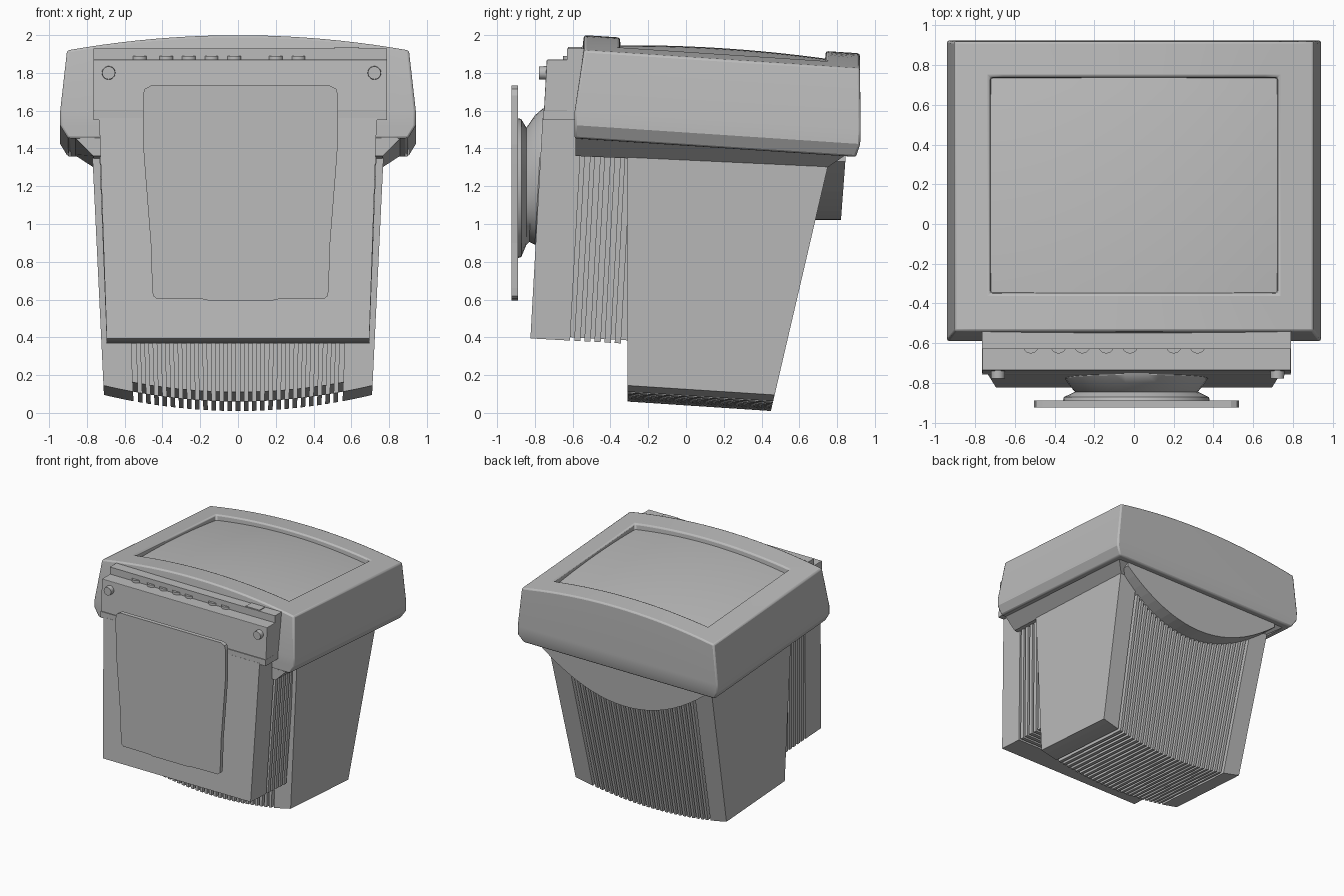
import bpy, bmesh, math

if "Cube" in bpy.data.objects:
    bpy.data.objects.remove(bpy.data.objects["Cube"])

grey = bpy.data.materials.new("warm_grey_plastic")
grey.diffuse_color = (0.5, 0.5, 0.5, 1)
grey.use_nodes = True
grey.node_tree.nodes["Principled BSDF"].inputs["Base Color"].default_value = grey.diffuse_color
TILT = 0.066


def finish(name, bm, smooth=False, bevel=0):
    bmesh.ops.recalc_face_normals(bm, faces=bm.faces)
    me = bpy.data.meshes.new(name)
    bm.to_mesh(me)
    bm.free()
    ob = bpy.data.objects.new(name, me)
    bpy.context.collection.objects.link(ob)
    me.materials.append(grey)
    if bevel:
        m = ob.modifiers.new("Bevel", "BEVEL")
        m.width, m.segments, m.limit_method = bevel, 2, "ANGLE"
        m.angle_limit = math.radians(40)
    if smooth:
        bpy.ops.object.select_all(action="DESELECT")
        ob.select_set(True)
        bpy.context.view_layer.objects.active = ob
        bpy.ops.object.shade_smooth_by_angle(angle=math.radians(30))
    return ob


def add_loft(bm, rings, caps=True):
    """Skin a list of closed rings with equal point counts."""
    vs = [[bm.verts.new(p) for p in r] for r in rings]
    n = len(rings[0])
    for a, b in zip(vs, vs[1:]):
        for i in range(n):
            j = (i + 1) % n
            bm.faces.new((a[i], a[j], b[j], b[i]))
    if caps:
        bm.faces.new(vs[0])
        bm.faces.new(vs[-1])


def loft(name, rings, caps=True, smooth=False, bevel=0):
    bm = bmesh.new()
    add_loft(bm, rings, caps)
    return finish(name, bm, smooth, bevel)


def box(name, x0, x1, y0, y1, z0, z1, bevel=0, lean=0):
    """Box whose front can lean back towards the top."""
    return loft(name, [[(x0, y0 + d, z), (x1, y0 + d, z), (x1, y1, z), (x0, y1, z)]
                       for z, d in ((z0, 0), (z1, lean))], bevel=bevel)


def tilted(x, y, f):
    return (x, y, f - TILT * (y + 0.54))


def crown(x):
    return 1.92 + 0.08 * (1 - (x / 0.905) ** 2)


# Screen bezel: tilted ring with a crowned top and a recessed opening
def bezel_ring(hx, y0, y1, f):
    n = 20
    xs = [hx * (2 * i / n - 1) for i in range(n + 1)]
    pts = [(x, y0) for x in xs] + [(x, y1) for x in reversed(xs)]
    return [tilted(x, y, f(x)) for x, y in pts]


loft("screen_bezel", [
    bezel_ring(0.80, -0.56, 0.82, lambda x: 1.452),
    bezel_ring(0.90, -0.59, 0.90, lambda x: 1.45),
    bezel_ring(0.942, -0.59, 0.922, lambda x: 1.52),
    bezel_ring(0.942, -0.59, 0.925, lambda x: 1.59),
    bezel_ring(0.905, -0.54, 0.92, crown),
    bezel_ring(0.725, -0.35, 0.74, crown),
    bezel_ring(0.715, -0.34, 0.73, lambda x: crown(x) - 0.12),
], caps=False, smooth=True, bevel=0.012)

# Domed glass screen
bm = bmesh.new()
bmesh.ops.create_grid(bm, x_segments=24, y_segments=20, size=1)
for v in bm.verts:
    u, w = v.co.x, v.co.y
    y = 0.195 + 0.55 * w
    v.co = (0.73 * u, y, 1.93 - 0.065 * (y - 0.2) - 0.06 * u * u - 0.02 * w * w)
screen = finish("screen_glass", bm, smooth=True)

# Sloping collar beneath the bezel
loft("bezel_collar", [
    [tilted(x, y, 1.46) for x, y in ((-0.87, -0.585), (0.87, -0.585), (0.87, 0.85), (-0.87, 0.85))],
    [(-0.765, -0.585, 1.36), (0.765, -0.585, 1.36), (0.765, 0.75, 1.30), (-0.765, 0.75, 1.30)],
])


# Tube housing: side profiles placed along x, bottom bowed downwards
def housing_profile(x, inset=0.0):
    y0 = -0.31 + inset
    zb = 0.06 + 0.085 * (x / 0.71) ** 2 + inset
    back = lambda z: 0.75 - 0.233 * (1.30 - z) - inset
    yb = back(zb - 0.05)
    pts = [(y0, zb), (yb, zb - 0.05), (back(1.34), 1.34), (y0, 1.38)]
    return [(x * (1 + 0.068 * (z - 0.1)), y, z) for y, z in pts]


for side, s in (("left", -1), ("right", 1)):
    loft("housing_side_" + side, [housing_profile(s * x) for x in (0.555, 0.61, 0.66, 0.71)])
loft("housing_core", [housing_profile(-0.58 + 0.116 * i, 0.05) for i in range(11)])
bm = bmesh.new()
for i in range(25):
    x = -0.5184 + 0.0432 * i
    add_loft(bm, [housing_profile(x - 0.012), housing_profile(x + 0.012)])
finish("housing_cooling_fins", bm)

# Curved apron hanging over the rear fins
apron = [(0.77 * (i / 10 - 1), 1.02 + 0.31 * (i / 10 - 1) ** 2) for i in range(21)]
apron = [(-0.77, 1.37)] + apron + [(0.77, 1.37)]
loft("rear_apron", [
    [(x, 0.60, z) for x, z in apron],
    [(x, 0.845 - 0.075 * (1.35 - z), z) for x, z in apron],
])


# Front compartment: solid front, recessed core and upright side fins
def front_block(bm, y0, y1, inset=0.0, top=1.56):
    rings = []
    for z, hw in ((0.385, 0.695), (top, 0.735)):
        ring = []
        for x, y in ((-hw + inset, y0), (hw - inset, y0), (hw - inset, y1), (-hw + inset, y1)):
            drop = -0.055 * (y + 0.60) if z < 1 else 0
            ring.append((x, y - 0.055 * (1.36 - z), z + drop + inset * (z < 1) * 0.3))
        rings.append(ring)
    add_loft(bm, rings)


bm = bmesh.new()
front_block(bm, -0.77, -0.56)
finish("front_compartment", bm)
bm = bmesh.new()
front_block(bm, -0.60, -0.24, inset=0.06, top=1.40)
finish("front_compartment_core", bm)
bm = bmesh.new()
for i in range(5):
    y = -0.538 + 0.0535 * i
    front_block(bm, y, y + 0.033, top=1.40)
finish("side_cooling_fins", bm)

# Control panel above the front compartment
box("control_panel", -0.765, 0.79, -0.752, -0.56, 1.60, 1.87, lean=0.015, bevel=0.004)
box("control_panel_lip", -0.765, 0.79, -0.758, -0.57, 1.55, 1.602)
box("control_strip", -0.765, 0.79, -0.63, -0.53, 1.58, 1.93)
box("control_door", 0.51, 0.64, -0.625, -0.55, 1.925, 1.936)


def cylinder(bm, centre, axis, r0, r1, length, n=20):
    ring = lambda r, t: [
        (centre[0] + r * math.cos(a), centre[1] + r * math.sin(a), centre[2] + t) if axis == "z" else
        (centre[0] + r * math.cos(a), centre[1] + t, centre[2] + r * math.sin(a))
        for a in (2 * math.pi * k / n for k in range(n))]
    add_loft(bm, [ring(r0, 0), ring(r1, length)])


# Thumbwheels and round knobs
bm = bmesh.new()
for x in (-0.52, -0.38, -0.26, -0.14, -0.02, 0.20, 0.32):
    cylinder(bm, (x, -0.612, 1.86), "z", 0.04, 0.04, 0.03)
finish("thumbwheels", bm, smooth=True)
bm = bmesh.new()
for x in (-0.685, 0.722):
    cylinder(bm, (x, -0.778, 1.80), "y", 0.034, 0.037, 0.06)
finish("round_knobs", bm, smooth=True)


# Swivel joint between the compartment and the stand plate
def disc(y, r, cz, lean=0.0, n=40):
    return [(0.012 + r * math.cos(a), y + lean * math.sin(a), cz + r * math.sin(a))
            for a in (2 * math.pi * k / n for k in range(n))]


loft("swivel_joint", [
    disc(-0.89, 0.37, 1.19), disc(-0.872, 0.365, 1.19), disc(-0.845, 0.31, 1.20),
    disc(-0.815, 0.335, 1.24, 0.015), disc(-0.78, 0.36, 1.25, 0.02), disc(-0.73, 0.36, 1.26, 0.02),
], smooth=True)

# Flat stand plate with rounded corners and tapering sides
half = [(0.17, 0.595), (0.20, 0.602), (0.445, 0.605), (0.463, 0.62), (0.467, 0.66), (0.475, 0.90),
        (0.508, 1.32), (0.515, 1.42), (0.517, 1.68), (0.507, 1.715), (0.475, 1.732)]
outline = half + [(-x, z) for x, z in reversed(half)]
loft("stand_plate", [[(x + 0.013, y, z) for x, z in outline] for y in (-0.925, -0.89)])
